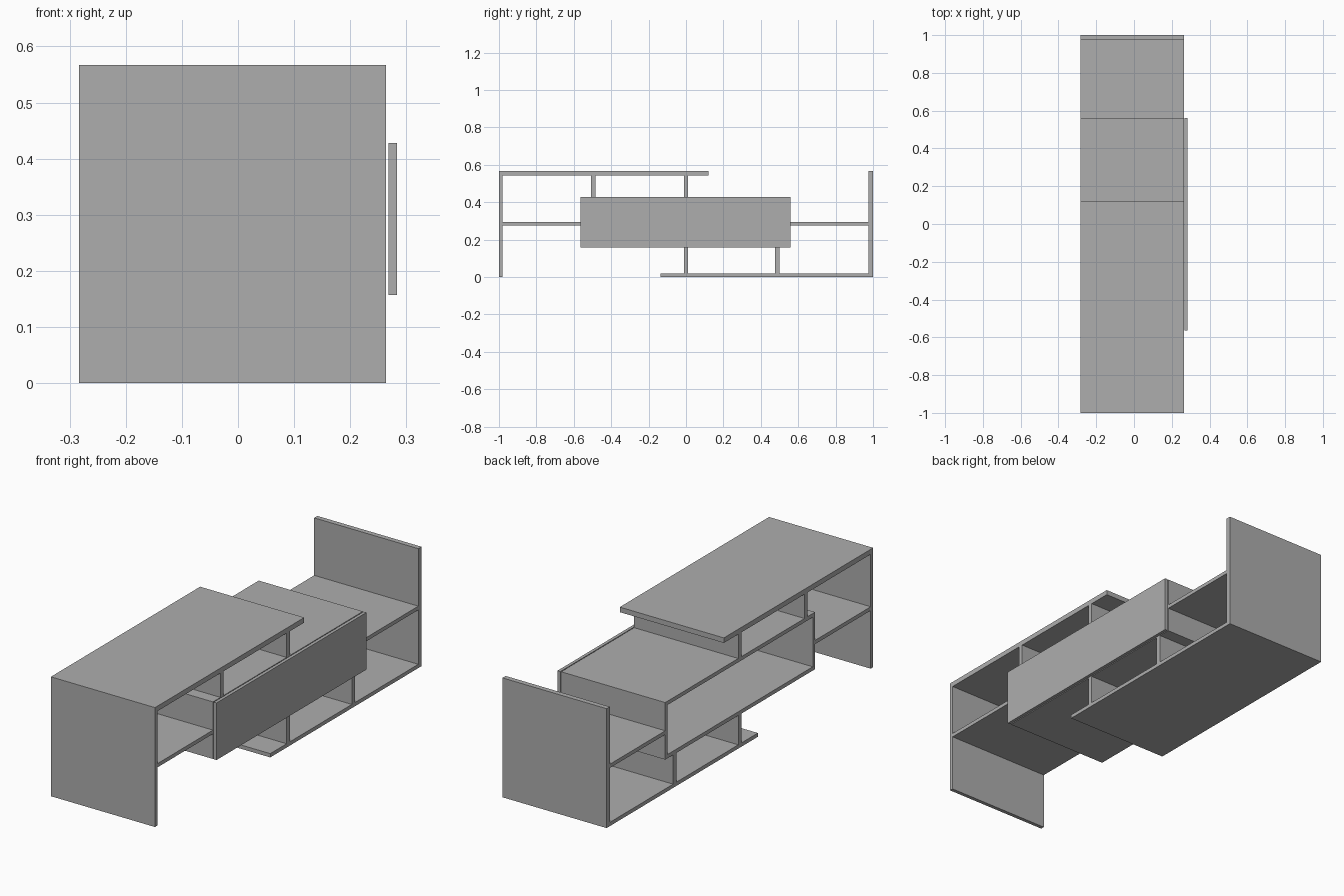
import bpy
import bmesh
from mathutils import Vector

cube = bpy.data.objects.get("Cube")
if cube:
    bpy.data.objects.remove(cube, do_unlink=True)

# Single grey board finish
grey = bpy.data.materials.new("board_grey")
grey.use_nodes = True
colour = (0.42, 0.42, 0.42, 1.0)
grey.diffuse_color = colour
grey.node_tree.nodes["Principled BSDF"].inputs["Base Color"].default_value = colour

DEPTH = (-0.283, 0.264)
THIN, THICK = 0.018, 0.024
TOP = 0.567


def board(name, y, z, x=DEPTH):
    """Rectangular board spanning the given x, y and z ranges."""
    lo, hi = Vector((x[0], y[0], z[0])), Vector((x[1], y[1], z[1]))
    bm = bmesh.new()
    bmesh.ops.create_cube(bm, size=1)
    bmesh.ops.scale(bm, vec=hi - lo, verts=bm.verts)
    bmesh.ops.translate(bm, vec=(lo + hi) / 2, verts=bm.verts)
    mesh = bpy.data.meshes.new(name)
    bm.to_mesh(mesh)
    bm.free()
    mesh.materials.append(grey)
    bpy.context.collection.objects.link(bpy.data.objects.new(name, mesh))


def upright(name, y, z):
    """Divider centred on y."""
    board(name, (y - THICK / 2, y + THICK / 2), z)


# Outer frame
board("front_end_panel", (-1, THIN - 1), (0, TOP - THICK))
board("top_board", (-1, 0.12), (TOP - THICK, TOP))
board("back_end_panel", (1 - THICK, 1), (0, TOP))
board("bottom_board", (-0.135, 1 - THICK), (0, THIN))

# Central open box
BOX_Y, BOX_Z = (-0.565, 0.56), (0.157, 0.428)
board("box_floor", BOX_Y, (BOX_Z[0], BOX_Z[0] + THIN))
board("box_lid", BOX_Y, (BOX_Z[1] - THIN, BOX_Z[1]))
inner_z = (BOX_Z[0] + THIN, BOX_Z[1] - THIN)
board("box_front_wall", (BOX_Y[0], BOX_Y[0] + THIN), inner_z)
board("box_back_wall", (BOX_Y[1] - THIN, BOX_Y[1]), inner_z)

# Door standing just clear of the box
board("door", BOX_Y, BOX_Z, x=(0.268, 0.283))

# Shelves joining the box to the end panels
SHELF_Z = (0.276, 0.276 + THIN)
board("front_shelf", (THIN - 1, BOX_Y[0]), SHELF_Z)
board("back_shelf", (BOX_Y[1], 1 - THICK), SHELF_Z)

# Dividers above and below the box
for label, y in (("front", -0.497), ("middle", 0)):
    upright(f"upper_{label}_divider", y, (BOX_Z[1], TOP - THICK))
for label, y in (("middle", 0), ("back", 0.489)):
    upright(f"lower_{label}_divider", y, (THIN, BOX_Z[0]))
